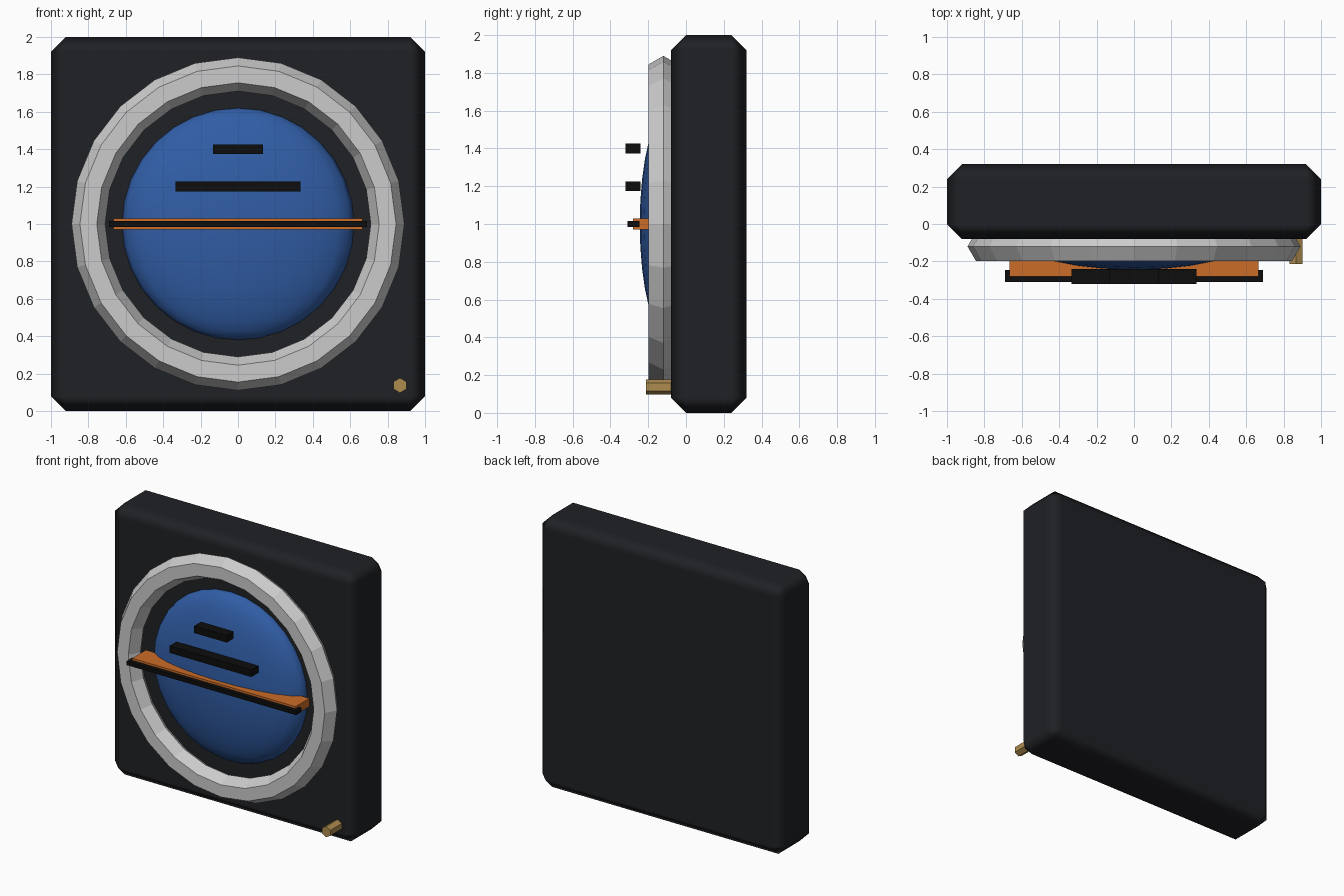
import bpy
from math import pi

if "Cube" in bpy.data.objects:
    bpy.data.objects.remove(bpy.data.objects["Cube"])


def material(name, r, g, b):
    m = bpy.data.materials.new(name)
    m.diffuse_color = (r, g, b, 1)
    m.use_nodes = True
    m.node_tree.nodes["Principled BSDF"].inputs["Base Color"].default_value = m.diffuse_color
    return m


CASE = material("case_dark", 0.014, 0.015, 0.018)
METAL = material("bezel_metal", 0.62, 0.62, 0.65)
BLUE = material("sky_blue", 0.03, 0.11, 0.38)
ORANGE = material("orange", 0.60, 0.15, 0.02)
BLACK = material("black", 0.004, 0.004, 0.004)
BRASS = material("brass", 0.42, 0.26, 0.08)


def finish(name, mat):
    ob = bpy.context.object
    ob.name = name
    ob.data.materials.append(mat)
    return ob


def box(name, mat, x, y, z):
    """Box from (min, max) ranges."""
    bpy.ops.mesh.primitive_cube_add(size=1, location=[sum(r) / 2 for r in (x, y, z)])
    ob = finish(name, mat)
    ob.scale = [r[1] - r[0] for r in (x, y, z)]
    bpy.ops.object.transform_apply(location=False, rotation=False, scale=True)
    return ob


# Square housing with chamfered edges
case = box("case", CASE, (-1, 1), (-0.08, 0.32), (0, 2))
bpy.ops.object.shade_smooth()
bev = case.modifiers.new("chamfer", "BEVEL")
bev.width = 0.08
bev.segments = 1
bev.harden_normals = True

# Faceted ring around the dial
bpy.ops.mesh.primitive_torus_add(major_radius=0.80, minor_radius=0.09,
                                 major_segments=24, minor_segments=6,
                                 location=(0, -0.12, 1), rotation=(pi / 2, 0, 0))
finish("bezel_ring", METAL)

# Flattened attitude ball
bpy.ops.mesh.primitive_uv_sphere_add(segments=24, ring_count=16, radius=1,
                                     location=(0, -0.08, 1))
ball = finish("attitude_ball", BLUE)
ball.scale = (0.62, 0.165, 0.62)
bpy.ops.object.transform_apply(location=False, rotation=False, scale=True)
bpy.ops.object.shade_smooth()

# Horizon strip, its pointer and the two pitch marks
box("horizon_strip", ORANGE, (-0.665, 0.665), (-0.28, -0.12), (0.97, 1.03))
box("horizon_pointer", BLACK, (-0.69, 0.69), (-0.31, -0.245), (0.985, 1.015))
for name, half, z in (("lower_pitch_mark", 0.333, 1.2), ("upper_pitch_mark", 0.133, 1.4)):
    box(name, BLACK, (-half, half), (-0.32, -0.24), (z - 0.026, z + 0.026))

# Hexagonal adjustment knob
bpy.ops.mesh.primitive_cylinder_add(vertices=6, radius=0.04, depth=0.16,
                                    location=(0.866, -0.133, 0.137),
                                    rotation=(pi / 2, 0, 0))
finish("adjust_knob", BRASS)
